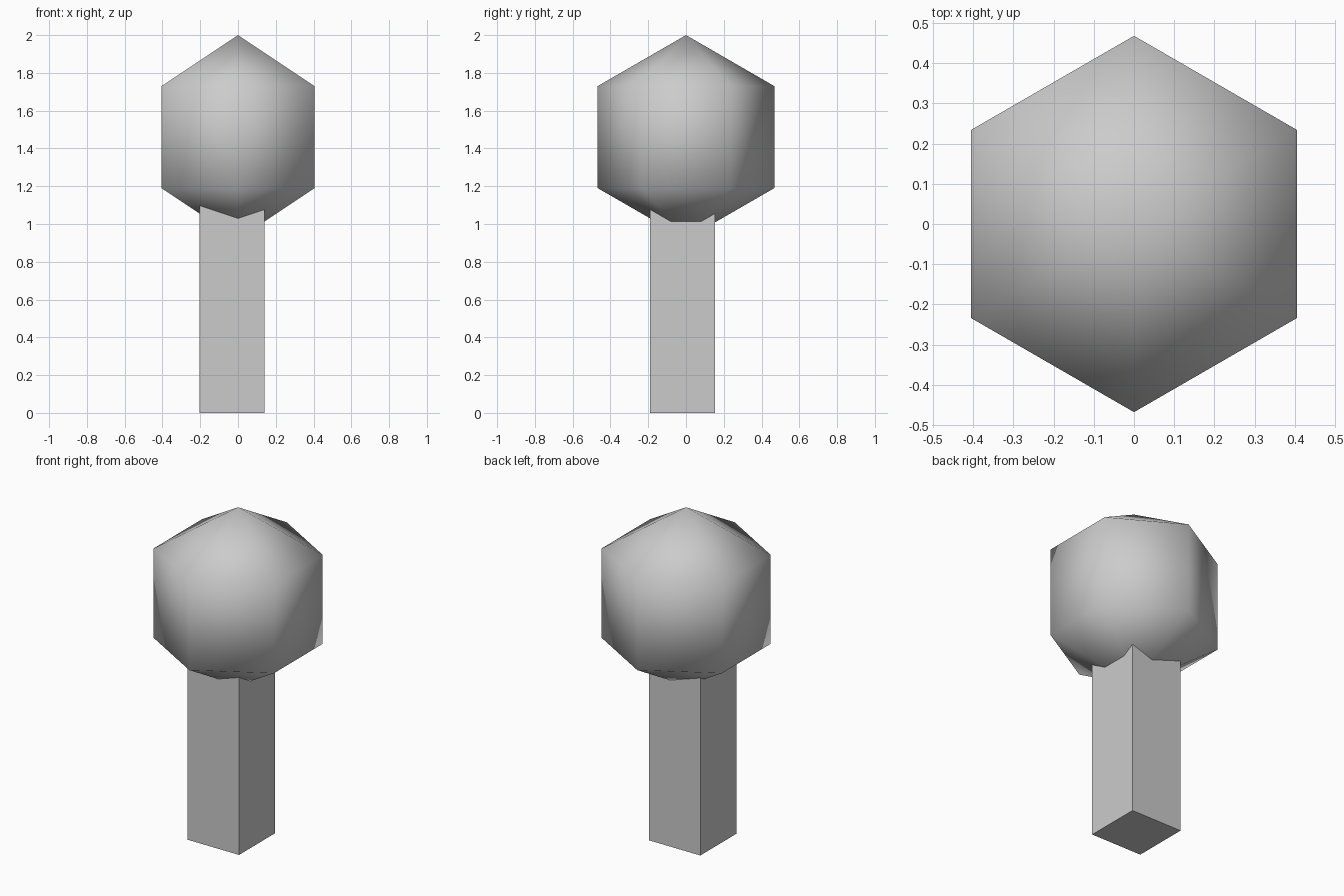
import bpy, bmesh
from math import atan2, pi
from mathutils import Matrix

if "Cube" in bpy.data.objects:
    bpy.data.objects.remove(bpy.data.objects["Cube"])


def make_object(name, bm, smooth):
    mesh = bpy.data.meshes.new(name)
    bm.to_mesh(mesh)
    bm.free()
    for p in mesh.polygons:
        p.use_smooth = smooth
    obj = bpy.data.objects.new(name, mesh)
    bpy.context.collection.objects.link(obj)
    return obj


# Square post, slightly off-centre, running up into the crown
bm = bmesh.new()
bmesh.ops.create_cube(bm, size=1)
bmesh.ops.scale(bm, vec=(0.345, 0.345, 1.2), verts=bm.verts)
bmesh.ops.translate(bm, vec=(-0.032, -0.018, 0.6), verts=bm.verts)
make_object("trunk", bm, False)

# Six-sided, three-ring ball with smooth shading; corners aligned with +y / -y
bm = bmesh.new()
bmesh.ops.create_uvsphere(bm, u_segments=6, v_segments=3, radius=0.54)
rim = max(bm.verts, key=lambda v: v.co.xy.length)
turn = pi / 2 - atan2(rim.co.y, rim.co.x)
bmesh.ops.rotate(bm, verts=bm.verts, cent=(0, 0, 0), matrix=Matrix.Rotation(turn, 3, 'Z'))
bmesh.ops.translate(bm, vec=(0, 0, 1.46), verts=bm.verts)
make_object("crown", bm, True)
